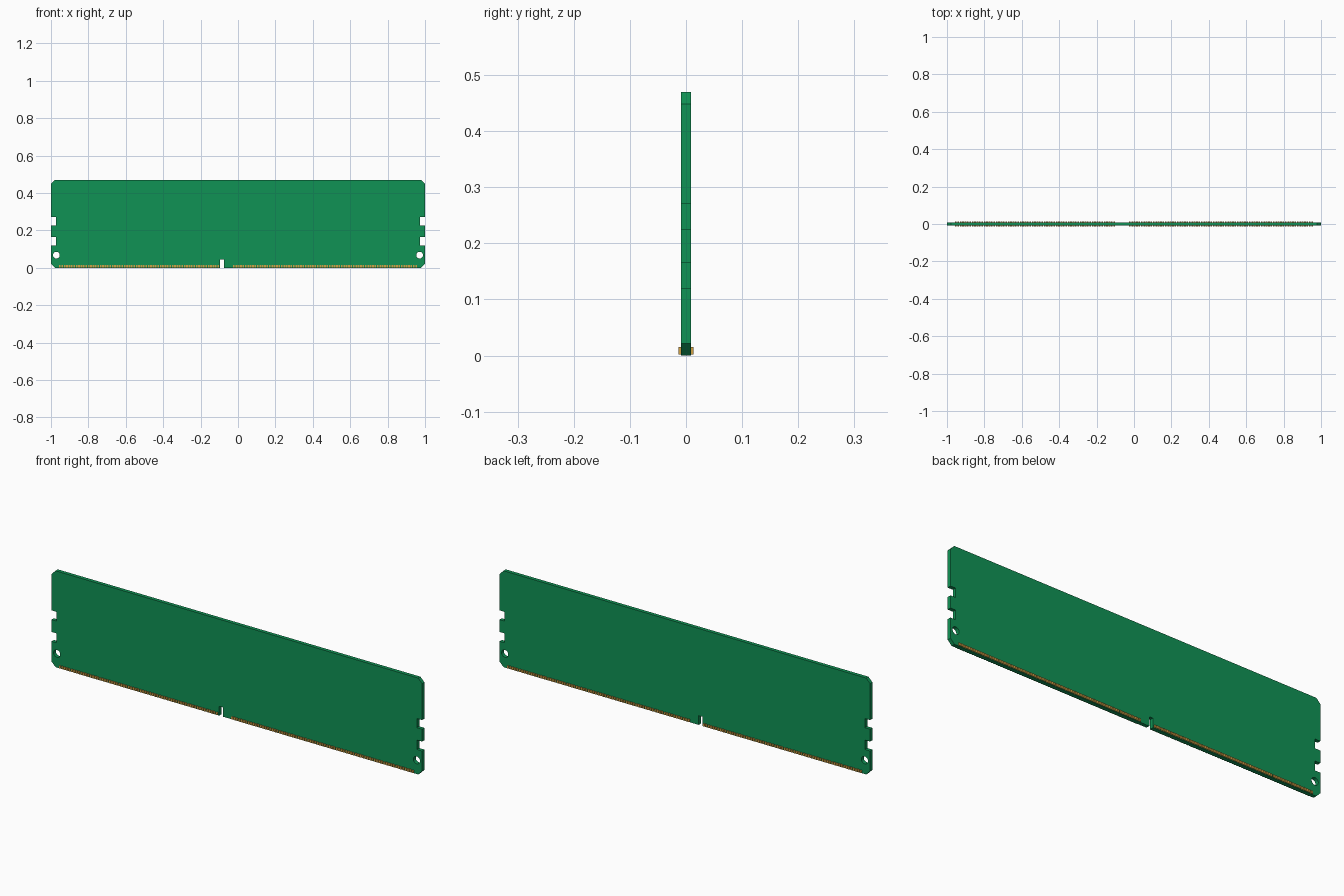
import bpy, bmesh, math
from mathutils import Matrix, Vector

if "Cube" in bpy.data.objects:
    bpy.data.objects.remove(bpy.data.objects["Cube"])

T = 0.009  # half thickness of the board


def material(name, color):
    m = bpy.data.materials.new(name)
    m.diffuse_color = color
    m.use_nodes = True
    m.node_tree.nodes["Principled BSDF"].inputs["Base Color"].default_value = m.diffuse_color
    return m


# Board outline: right edge with two latch notches, mirrored, plus the key slot
c, d = 0.0215, 0.028
right = [(1 - c, 0), (1, c),
         (1, 0.12), (1 - d, 0.12), (1 - d, 0.166), (1, 0.166),
         (1, 0.226), (1 - d, 0.226), (1 - d, 0.271), (1, 0.271),
         (1, 0.47 - c), (1 - c, 0.47)]
left = [(-x, z) for x, z in reversed(right)]
key = [(-0.095, 0), (-0.095, 0.045), (-0.075, 0.045), (-0.075, 0)]


def hole(cx, cz, r, n=24):
    return [(cx + r * math.cos(2 * math.pi * i / n),
             cz + r * math.sin(2 * math.pi * i / n)) for i in range(n)]


# Circuit board: filled 2D curve with two round holes, turned upright
curve = bpy.data.curves.new("circuit_board", 'CURVE')
curve.dimensions = '2D'
curve.fill_mode = 'BOTH'
curve.extrude = T
for pts in (right + left + key, hole(0.971, 0.068, 0.018), hole(-0.971, 0.068, 0.018)):
    s = curve.splines.new('POLY')
    s.points.add(len(pts) - 1)
    for p, (x, z) in zip(s.points, pts):
        p.co = (x, z, 0, 1)
    s.use_cyclic_u = True
tmp = bpy.data.objects.new("board_outline", curve)
bpy.context.collection.objects.link(tmp)
bpy.context.view_layer.update()
mesh = bpy.data.meshes.new_from_object(tmp.evaluated_get(bpy.context.evaluated_depsgraph_get()))
bpy.data.objects.remove(tmp)
bm = bmesh.new()
bm.from_mesh(mesh)
bmesh.ops.remove_doubles(bm, verts=bm.verts, dist=1e-5)
bm.transform(Matrix.Rotation(math.pi / 2, 4, 'X'))
bmesh.ops.recalc_face_normals(bm, faces=bm.faces)
for f in bm.faces:
    f.smooth = False
bm.to_mesh(mesh)
bm.free()
mesh.materials.clear()
mesh.materials.append(material("board_green", (0.005, 0.29, 0.09, 1)))
board = bpy.data.objects.new("circuit_board", mesh)
bpy.context.collection.objects.link(board)

# Gold contacts: 67 left and 77 right of the key slot, on both faces
W, PITCH, DEPTH = 0.009, 0.01283, 0.0045
xs = [-0.957 + W / 2 + i * PITCH for i in range(67)]
xs += [0.957 - W / 2 - i * PITCH for i in range(77)]
gold = material("contact_gold", (0.65, 0.36, 0.06, 1))
for name, side in (("front_contacts", -1), ("back_contacts", 1)):
    bm = bmesh.new()
    for x in xs:
        m = Matrix.Translation(Vector((x, side * (T + DEPTH / 2), 0.0085)))
        bmesh.ops.create_cube(bm, size=1, matrix=m @ Matrix.Diagonal((W, DEPTH, 0.013, 1)))
    me = bpy.data.meshes.new(name)
    bm.to_mesh(me)
    bm.free()
    me.materials.append(gold)
    bpy.context.collection.objects.link(bpy.data.objects.new(name, me))
